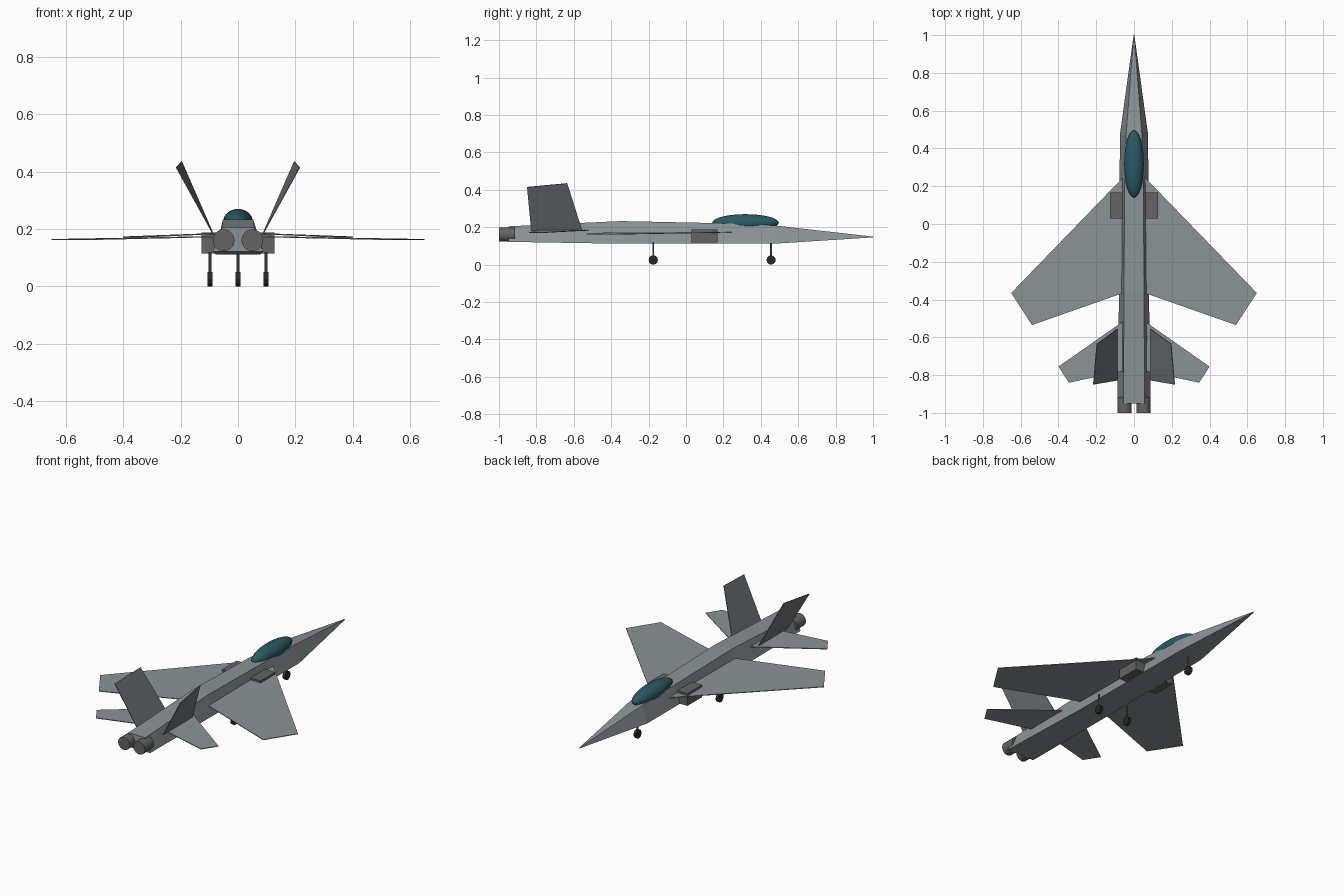
import bpy, bmesh, math
from mathutils import Vector, Matrix

if "Cube" in bpy.data.objects:
    bpy.data.objects.remove(bpy.data.objects["Cube"])


def material(name, r, g, b):
    m = bpy.data.materials.new(name)
    m.diffuse_color = (r, g, b, 1)
    m.use_nodes = True
    m.node_tree.nodes["Principled BSDF"].inputs["Base Color"].default_value = m.diffuse_color
    return m


HULL = material("light grey", 0.26, 0.295, 0.305)
FIN = material("mid grey", 0.165, 0.18, 0.19)
DARK = material("dark grey", 0.125, 0.13, 0.125)
GLASS = material("teal glass", 0.025, 0.10, 0.125)
STEEL = material("strut grey", 0.13, 0.13, 0.135)
RUBBER = material("black rubber", 0.02, 0.02, 0.02)


def finish(name, bm, mat):
    bmesh.ops.recalc_face_normals(bm, faces=bm.faces[:])
    me = bpy.data.meshes.new(name)
    bm.to_mesh(me)
    bm.free()
    me.materials.append(mat)
    ob = bpy.data.objects.new(name, me)
    bpy.context.collection.objects.link(ob)
    return ob


def loft(name, rings, mat):
    # skin a run of equal rings and cap both ends
    bm = bmesh.new()
    vs = [[bm.verts.new(p) for p in ring] for ring in rings]
    n = len(vs[0])
    for a, b in zip(vs, vs[1:]):
        for i in range(n):
            j = (i + 1) % n
            bm.faces.new((a[i], a[j], b[j], b[i]))
    bm.faces.new(vs[0])
    bm.faces.new(vs[-1])
    return finish(name, bm, mat)


def plate(name, pts, mat, thick=0.004):
    # thin flat panel around a four-corner outline
    p = [Vector(q) for q in pts]
    off = (p[2] - p[0]).cross(p[3] - p[1]).normalized() * thick / 2
    return loft(name, [[q - off for q in p], [q + off for q in p]], mat)


def cylinder(name, center, radius, length, axis, mat, sides=16, radius2=None):
    bm = bmesh.new()
    rot = {"X": Matrix.Rotation(math.pi / 2, 4, "Y"),
           "Y": Matrix.Rotation(math.pi / 2, 4, "X"),
           "Z": Matrix.Identity(4)}[axis]
    bmesh.ops.create_cone(bm, cap_ends=True, segments=sides, radius1=radius,
                          radius2=radius if radius2 is None else radius2,
                          depth=length, matrix=Matrix.Translation(center) @ rot)
    return finish(name, bm, mat)


def box(name, lo, hi, mat):
    bm = bmesh.new()
    lo, hi = Vector(lo), Vector(hi)
    size = hi - lo
    size = Vector(abs(c) for c in size)
    bmesh.ops.create_cube(bm, size=1, matrix=Matrix.Translation((lo + hi) / 2)
                          @ Matrix.Diagonal((*size, 1)))
    return finish(name, bm, mat)


# fuselage: y, top half width, top z, bottom half width, bottom z
stations = [(1.0, 0.001, 0.150, 0.002, 0.146),
            (0.47, 0.042, 0.210, 0.075, 0.112),
            (0.18, 0.050, 0.222, 0.076, 0.112),
            (-0.35, 0.053, 0.233, 0.079, 0.112),
            (-0.95, 0.056, 0.205, 0.088, 0.122)]
loft("fuselage", [[(-tw, y, tz), (tw, y, tz), (bw, y, bz), (-bw, y, bz)]
                  for y, tw, tz, bw, bz in stations], HULL)

# canopy
bm = bmesh.new()
bmesh.ops.create_uvsphere(bm, u_segments=32, v_segments=16, radius=1,
                          matrix=Matrix.Translation((0, 0.318, 0.224))
                          @ Matrix.Diagonal((0.052, 0.178, 0.046, 1)))
for f in bm.faces:
    f.smooth = True
finish("canopy", bm, GLASS)


def landing_gear(prefix, x, y, top):
    cylinder(prefix + "_strut", (x, y, (top + 0.027) / 2), 0.005, top - 0.027, "Z", STEEL, 8)
    cylinder(prefix + "_wheel", (x, y, 0.025), 0.025, 0.018, "X", RUBBER, 12)


for side, s in (("left", -1), ("right", 1)):
    # main wing with slight droop
    plate(side + "_wing", [(s * 0.05, 0.255, 0.174), (s * 0.65, -0.365, 0.163),
                           (s * 0.54, -0.535, 0.163), (s * 0.05, -0.363, 0.174)], HULL)
    # tailplane
    plate(side + "_tailplane", [(s * 0.05, -0.51, 0.185), (s * 0.40, -0.755, 0.172),
                                (s * 0.345, -0.84, 0.172), (s * 0.05, -0.777, 0.185)], HULL)
    # canted tail fin
    plate(side + "_fin", [(s * 0.087, -0.555, 0.183), (s * 0.197, -0.635, 0.435),
                          (s * 0.215, -0.85, 0.415), (s * 0.087, -0.828, 0.183)], FIN)
    # air intake
    box(side + "_intake", (s * 0.06, 0.03, 0.114), (s * 0.127, 0.168, 0.187), DARK)
    # engine nozzle
    noz = cylinder(side + "_nozzle", (s * 0.05, -0.9575, 0.161), 0.038, 0.085, "Y", DARK, 20)
    for f in noz.data.polygons:
        f.use_smooth = len(f.vertices) == 4
    # main landing gear
    landing_gear(side + "_gear", s * 0.098, -0.175, 0.12)

# nose gear
landing_gear("nose_gear", 0, 0.455, 0.13)
